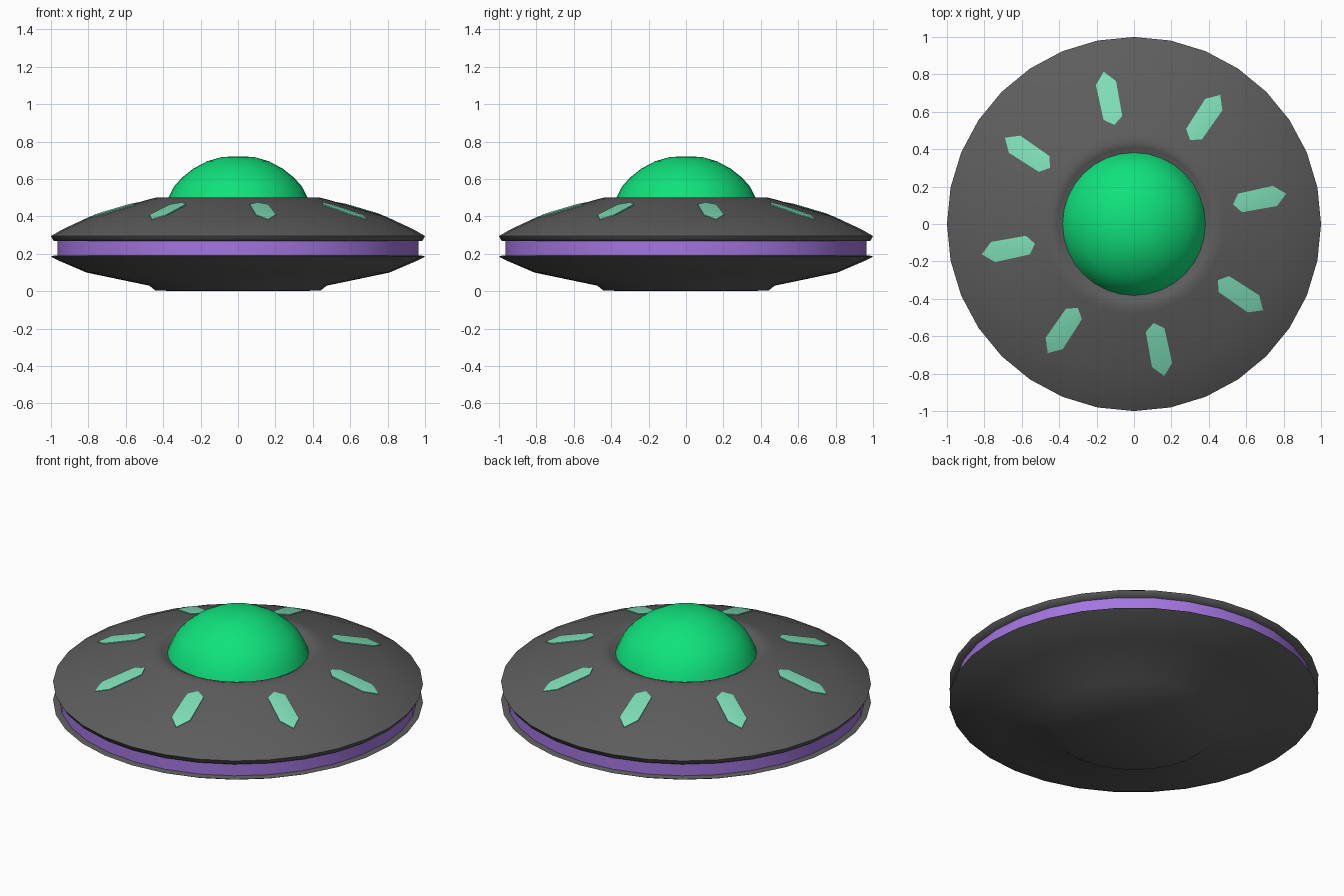
import bpy, bmesh
from math import cos, sin, pi, radians

if "Cube" in bpy.data.objects:
    bpy.data.objects.remove(bpy.data.objects["Cube"])

SEG = 32


def material(name, rgb):
    m = bpy.data.materials.new(name)
    m.diffuse_color = (*rgb, 1)
    m.use_nodes = True
    m.node_tree.nodes["Principled BSDF"].inputs["Base Color"].default_value = m.diffuse_color
    return m


def finish(bm, name, mat, angle=None):
    bmesh.ops.recalc_face_normals(bm, faces=bm.faces)
    me = bpy.data.meshes.new(name)
    bm.to_mesh(me)
    bm.free()
    ob = bpy.data.objects.new(name, me)
    bpy.context.collection.objects.link(ob)
    me.materials.append(mat)
    if angle:
        bpy.ops.object.select_all(action='DESELECT')
        bpy.context.view_layer.objects.active = ob
        ob.select_set(True)
        bpy.ops.object.shade_smooth_by_angle(angle=radians(angle))
    return ob


def lathe(name, profile, mat, angle=60):
    """Spin (radius, z) points round z; radius 0 becomes a pole."""
    bm = bmesh.new()
    rings = []
    for r, z in profile:
        if r == 0:
            rings.append([bm.verts.new((0, 0, z))] * SEG)
        else:
            rings.append([bm.verts.new((r * cos(2 * pi * i / SEG), r * sin(2 * pi * i / SEG), z))
                          for i in range(SEG)])
    for a, b in zip(rings, rings[1:]):
        for i in range(SEG):
            j = (i + 1) % SEG
            bm.faces.new(list(dict.fromkeys((a[i], a[j], b[j], b[i]))))
    return finish(bm, name, mat, angle)


grey = material("hull_grey", (0.11, 0.11, 0.11))
purple = material("band_purple", (0.37, 0.18, 0.75))
green = material("dome_green", (0.005, 0.76, 0.2))
mint = material("window_mint", (0.21, 0.74, 0.48))

# Upper saucer shell, with a recessed seat for the dome
lathe("upper_hull", [(0, 0.47), (0.38, 0.475), (0.41, 0.492), (0.44, 0.5), (0.48, 0.49),
                     (0.79, 0.4), (0.94, 0.33), (1.0, 0.295), (0.985, 0.268), (0.93, 0.266)], grey)

# Lower saucer shell
lathe("lower_hull", [(0.93, 0.192), (0.985, 0.19), (1.0, 0.185), (0.95, 0.16), (0.81, 0.1),
                     (0.475, 0.03), (0.44, 0.003), (0, 0)], grey)

# Glowing rim band between the shells
lathe("rim_band", [(0.966, 0.18), (0.966, 0.28)], purple)

# Dome
lathe("dome", [(0.382, 0.475), (0.37, 0.505), (0.342, 0.56), (0.3, 0.607), (0.24, 0.655),
               (0.165, 0.695), (0.085, 0.718), (0, 0.721)], green)


# Eight pointed windows lying on the upper shell, each with a low ridge
def hull_z(r):
    return 0.4 - (r - 0.79) * (0.29 if r < 0.79 else 0.467)


outline = [(0.54, 0), (0.578, 0.051), (0.768, 0.055), (0.83, 0), (0.768, -0.055), (0.578, -0.051)]
bm = bmesh.new()
for k in range(8):
    a = radians(11.25 + 45 * k)

    def point(u, v, lift):
        return bm.verts.new((u * cos(a) - v * sin(a), u * sin(a) + v * cos(a), hull_z(u) + lift))

    low = [point(u, v, -0.02) for u, v in outline]
    rim = [point(u, v, 0.004) for u, v in outline]
    r1, r2 = point(0.59, 0, 0.009), point(0.76, 0, 0.009)
    for i in range(6):
        j = (i + 1) % 6
        bm.faces.new((low[i], low[j], rim[j], rim[i]))
    bm.faces.new(low[::-1])
    for f in ((rim[0], rim[1], r1), (rim[1], rim[2], r2, r1), (rim[2], rim[3], r2),
              (rim[3], rim[4], r2), (rim[4], rim[5], r1, r2), (rim[5], rim[0], r1)):
        bm.faces.new(f)
finish(bm, "windows", mint, 30)
